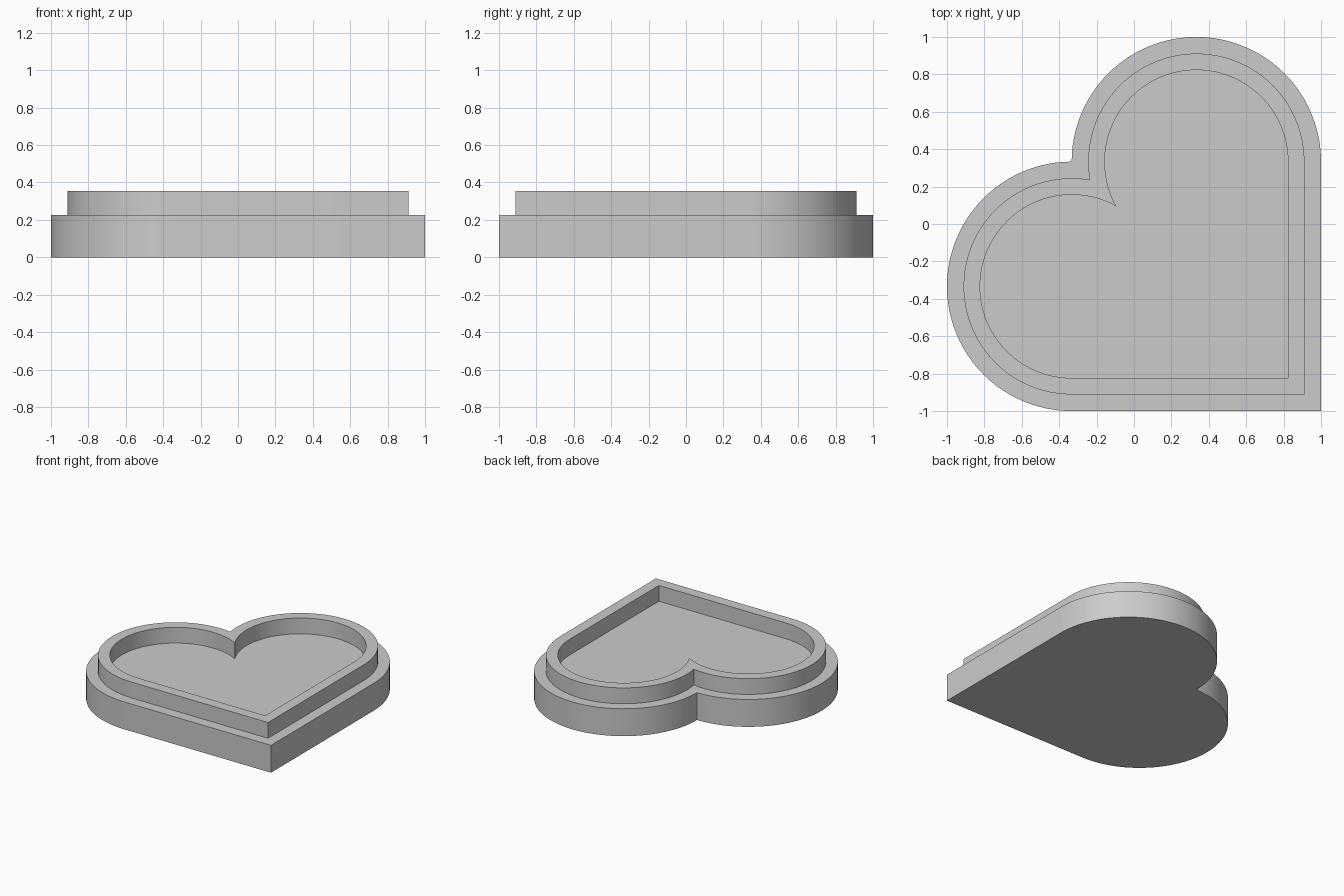
import bpy, bmesh, math

if "Cube" in bpy.data.objects:
    bpy.data.objects.remove(bpy.data.objects["Cube"])

C = 1 / 3          # lobe centre offset from the origin
STEPS = 48         # segments per lobe arc


def heart(r):
    """Heart outline (counter-clockwise): two lobes of radius r and a square corner."""
    cleft = math.sqrt(r * r - 2 * C * C) / math.sqrt(2)
    end = math.atan2(cleft - C, -cleft - C) % (2 * math.pi)
    pts = [(C + r, -C - r)]
    for i in range(STEPS + 1):                       # upper lobe, right side to cleft
        a = end * i / STEPS
        pts.append((C + r * math.cos(a), C + r * math.sin(a)))
    # the lower lobe mirrors the upper one across the diagonal y = -x
    pts += [(-y, -x) for x, y in reversed(pts[1:-1])]
    return pts


# Rings from the base up the outside, over the rim and down into the recess
RINGS = [(2 / 3, 0), (2 / 3, 0.225), (0.578, 0.225),
         (0.578, 0.355), (0.49, 0.355), (0.49, 0.225)]

bm = bmesh.new()
rings = [[bm.verts.new((x, y, z)) for x, y in heart(r)] for r, z in RINGS]
for low, high in zip(rings, rings[1:]):
    n = len(low)
    for i in range(n):
        j = (i + 1) % n
        bm.faces.new((low[i], low[j], high[j], high[i]))
bm.faces.new(rings[0][::-1])     # underside
bm.faces.new(rings[-1])          # recess floor

mesh = bpy.data.meshes.new("heart_lid")
bm.to_mesh(mesh)
bm.free()
lid = bpy.data.objects.new("heart_lid", mesh)
bpy.context.collection.objects.link(lid)

# Plain grey finish
grey = bpy.data.materials.new("light grey")
grey.diffuse_color = (0.6, 0.6, 0.6, 1)
grey.use_nodes = True
grey.node_tree.nodes["Principled BSDF"].inputs["Base Color"].default_value = grey.diffuse_color
mesh.materials.append(grey)

# Smooth curved walls, crisp edges
bpy.context.view_layer.objects.active = lid
lid.select_set(True)
bpy.ops.object.shade_smooth_by_angle(angle=math.radians(30))
